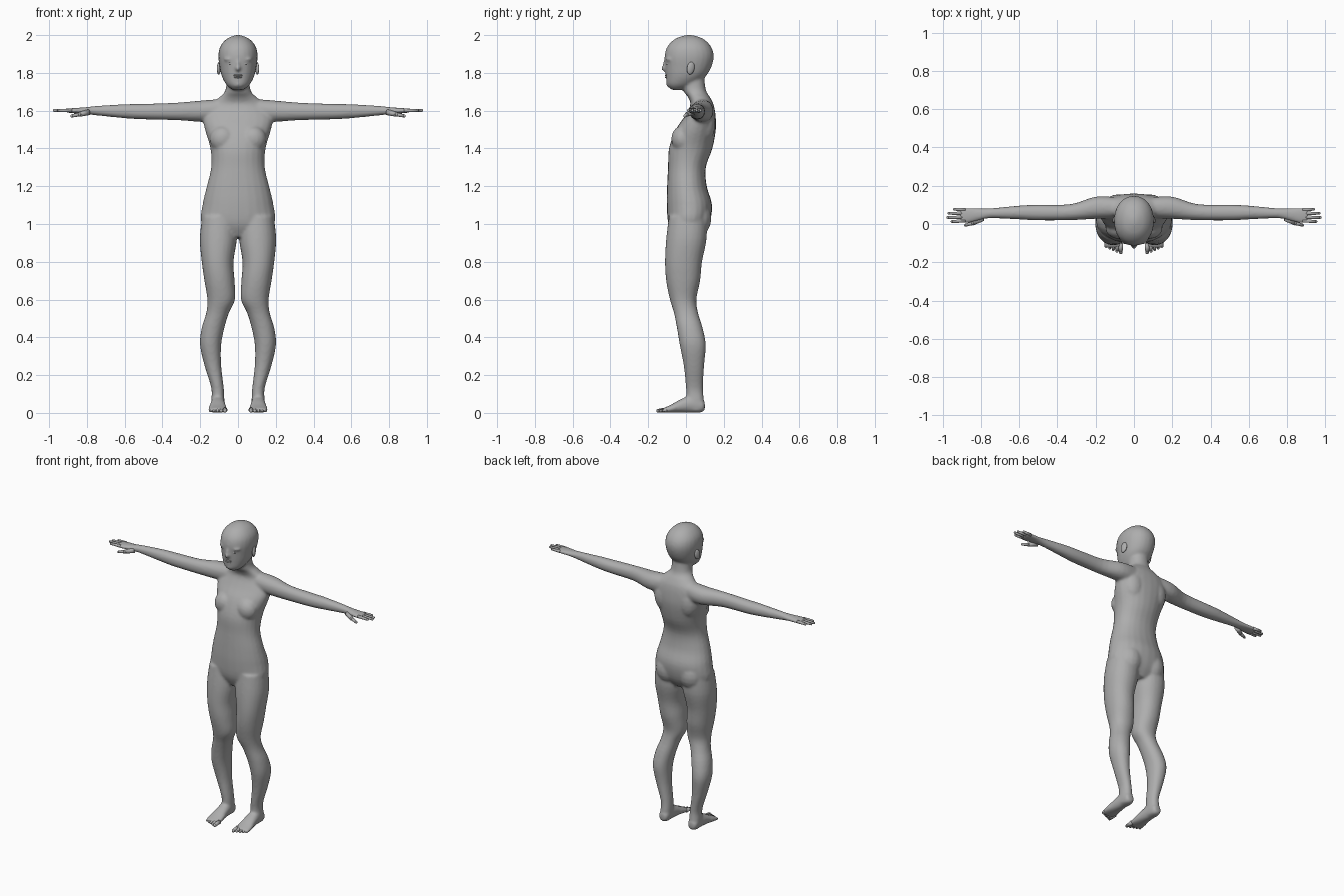
import bpy, bmesh, math
from mathutils import Vector, Matrix

cube = bpy.data.objects.get("Cube")
if cube:
    bpy.data.objects.remove(cube, do_unlink=True)

skin = bpy.data.materials.new("plain grey")
skin.use_nodes = True
GREY = (.42, .42, .42, 1)
skin.diffuse_color = GREY
skin.node_tree.nodes["Principled BSDF"].inputs["Base Color"].default_value = GREY

SIDES = (1, -1)


def spline(a, b, c, d, t):
    """Catmull-Rom point between b and c."""
    return b + (c - a + (2*a - 5*b + 4*c - d + (3*(b - c) + d - a)*t)*t)*t/2


def loft(bm, axis, rows, side=1, seg=24, steps=4, power=.93):
    """Closed skin over rows of (position, centre u, centre v, radius u, radius v)."""
    rows = [Vector(r) for r in rows]
    fine = []
    for i in range(len(rows) - 1):
        a, d = rows[max(i - 1, 0)], rows[min(i + 2, len(rows) - 1)]
        fine += [spline(a, rows[i], rows[i + 1], d, k/steps) for k in range(steps)]
    fine.append(rows[-1])
    rings = []
    for p, u, v, ru, rv in fine:
        ring = []
        for k in range(seg):
            ang = math.tau*k/seg
            c, s = math.cos(ang), math.sin(ang)
            a = u + ru*math.copysign(abs(c)**power, c)
            b = v + rv*math.copysign(abs(s)**power, s)
            x, y, z = {"x": (p, a, b), "y": (a, p, b), "z": (a, b, p)}[axis]
            ring.append(bm.verts.new((x*side, y, z)))
        rings.append(ring)
    for lo, hi in zip(rings, rings[1:]):
        for k in range(seg):
            n = (k + 1) % seg
            bm.faces.new((lo[k], lo[n], hi[n], hi[k]))
    bm.faces.new(rings[0])
    bm.faces.new(rings[-1])


def ball(bm, centre, size, turn=None):
    mat = Matrix.Translation(centre) @ (turn or Matrix()) @ Matrix.Diagonal((*size, 1))
    bmesh.ops.create_uvsphere(bm, u_segments=16, v_segments=10, radius=1, matrix=mat)


def digit(bm, start, end, r):
    """Tapered, slightly flattened finger or toe."""
    start, end = Vector(start), Vector(end)
    way = end - start
    turn = way.to_track_quat("Z", "Y").to_matrix().to_4x4()
    mat = Matrix.Translation((start + end)/2) @ turn
    bmesh.ops.create_cone(bm, cap_ends=True, segments=10, radius1=r, radius2=r*.75,
                          depth=way.length, matrix=mat)
    ball(bm, end, (r*.75,)*3)


def finish(name, bm):
    bmesh.ops.recalc_face_normals(bm, faces=bm.faces)
    for f in bm.faces:
        f.smooth = True
    mesh = bpy.data.meshes.new(name)
    bm.to_mesh(mesh)
    bm.free()
    mesh.materials.append(skin)
    ob = bpy.data.objects.new(name, mesh)
    bpy.context.collection.objects.link(ob)
    return ob


body = bmesh.new()

# torso and neck
loft(body, "z", [
    (.93, 0, .01, .08, .07), (1, 0, .015, .19, .108), (1.1, 0, .018, .188, .12),
    (1.2, 0, .005, .165, .105), (1.3, 0, .005, .142, .1), (1.4, 0, .025, .146, .115),
    (1.5, 0, .052, .175, .106), (1.57, 0, .075, .185, .082), (1.63, 0, .085, .15, .062),
    (1.67, 0, .07, .1, .058), (1.71, 0, .045, .066, .06), (1.8, 0, .035, .06, .06)])

# head
loft(body, "z", [
    (1.71, 0, -.045, .028, .03), (1.735, 0, -.03, .06, .07), (1.78, 0, -.002, .085, .104),
    (1.83, 0, .012, .097, .122), (1.89, 0, .017, .104, .13), (1.94, 0, .017, .094, .115),
    (1.98, 0, .017, .06, .075), (2, 0, .017, .015, .02)])

# nose, brow and chin blended into the face
ball(body, (0, -.112, 1.825), (.014, .02, .018))
ball(body, (0, -.106, 1.845), (.011, .016, .03))
ball(body, (0, -.085, 1.74), (.03, .02, .018))

for s in SIDES:
    ball(body, (s*.04, -.085, 1.872), (.035, .022, .01))
    # leg
    loft(body, "z", [
        (.01, .107, .055, .03, .04), (.06, .107, .05, .035, .046), (.13, .108, .045, .033, .045),
        (.25, .133, .042, .044, .054), (.36, .145, .036, .056, .069), (.45, .132, .02, .06, .068),
        (.53, .108, .0, .06, .064), (.6, .089, -.015, .073, .07), (.7, .098, -.015, .08, .09),
        (.8, .108, -.013, .084, .098), (.92, .104, .002, .098, .107), (1.04, .1, .01, .09, .1)], s)
    # seat
    ball(body, (s*.085, .05, 1.03), (.085, .085, .1))
    # foot
    loft(body, "y", [
        (.1, .107, .035, .02, .02), (.08, .107, .04, .033, .038), (.03, .107, .047, .036, .046),
        (-.03, .107, .036, .042, .035), (-.08, .108, .022, .05, .021),
        (-.115, .108, .014, .05, .013), (-.125, .108, .013, .046, .009)], s)
    # arm and palm
    loft(body, "x", [
        (.09, .085, 1.6, .055, .062), (.2, .085, 1.597, .058, .056), (.33, .062, 1.596, .042, .046),
        (.5, .06, 1.595, .041, .041), (.6, .06, 1.597, .036, .037), (.75, .056, 1.6, .026, .025),
        (.81, .05, 1.6, .032, .018), (.87, .045, 1.6, .041, .014), (.91, .045, 1.6, .037, .01)], s)
    # shoulder blade and chest fullness
    ball(body, (s*.085, .1, 1.53), (.07, .055, .1))
    ball(body, (s*.08, -.02, 1.45), (.07, .058, .07))

figure = finish("body", body)
remesh = figure.modifiers.new("blend parts", "REMESH")
remesh.mode = "VOXEL"
remesh.voxel_size = .008
remesh.use_smooth_shade = True
soften = figure.modifiers.new("soften joins", "SMOOTH")
soften.factor = .5
soften.iterations = 6

# hands
fingers = bmesh.new()
for s in SIDES:
    for y, tip in ((.013, .95), (.034, .972), (.056, .966), (.077, .938)):
        digit(fingers, (s*.88, y*.9 + .005, 1.601), (s*tip, y, 1.601), .01)
    digit(fingers, (s*.79, .03, 1.592), (s*.84, .005, 1.58), .016)
    digit(fingers, (s*.83, .008, 1.582), (s*.88, -.006, 1.572), .011)
finish("fingers", fingers)

# toes
toes = bmesh.new()
for s in SIDES:
    for i in range(5):
        x = .069 + i*.0195
        r = .015 - .0015*i
        digit(toes, (s*x, -.1, .016), (s*x, -.147 + .007*i, .011), r*.9)
finish("toes", toes)

# ears
ears = bmesh.new()
for s in SIDES:
    tilt = Matrix.Rotation(s*.3, 4, "Z") @ Matrix.Rotation(-.2, 4, "X")
    ball(ears, (s*.101, .025, 1.825), (.01, .021, .034), tilt)
finish("ears", ears)

# eyelids
eyes = bmesh.new()
for s in SIDES:
    ball(eyes, (s*.038, -.093, 1.85), (.018, .011, .008), Matrix.Rotation(s*.3, 4, "Z"))
finish("eyelids", eyes)

# lips
lips = bmesh.new()
for z, w in ((1.787, .026), (1.777, .022)):
    ball(lips, (0, -.1, z), (w, .012, .006))
finish("lips", lips)
